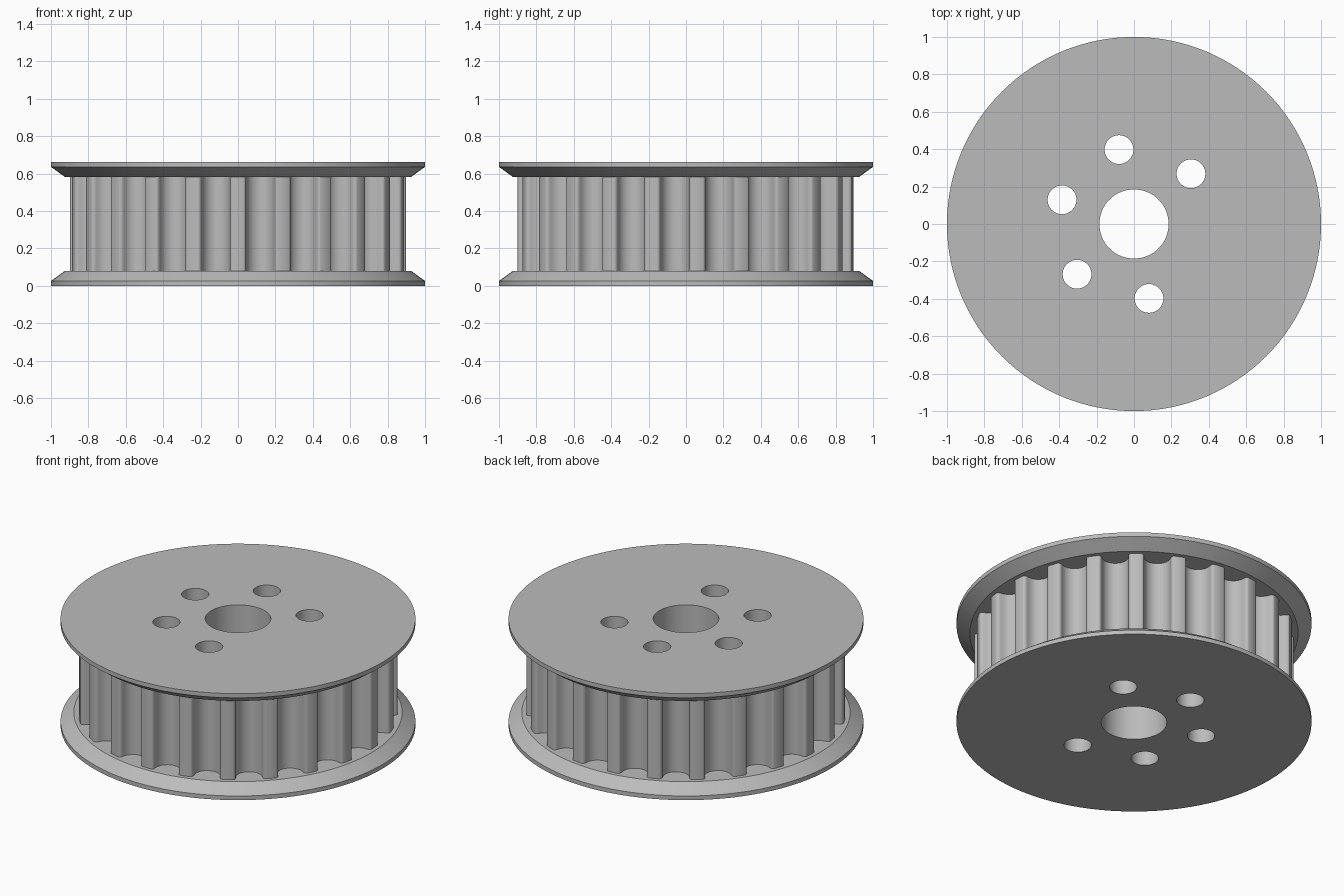
import bpy, bmesh, math
from math import sin, cos, pi, radians

if "Cube" in bpy.data.objects:
    bpy.data.objects.remove(bpy.data.objects["Cube"])

TEETH = 23
HEIGHT = 0.662
SIDES = 128

metal = bpy.data.materials.new("grey metal")
metal.diffuse_color = (0.5, 0.5, 0.5, 1)
metal.use_nodes = True
metal.node_tree.nodes["Principled BSDF"].inputs["Base Color"].default_value = metal.diffuse_color


def make_object(name, bm):
    bmesh.ops.recalc_face_normals(bm, faces=bm.faces[:])
    mesh = bpy.data.meshes.new(name)
    bm.to_mesh(mesh)
    bm.free()
    mesh.materials.append(metal)
    obj = bpy.data.objects.new(name, mesh)
    bpy.context.collection.objects.link(obj)
    return obj


def stack(name, rings):
    """Closed solid from equally sized outlines, bottom to top."""
    bm = bmesh.new()
    loops = [[bm.verts.new(p) for p in ring] for ring in rings]
    n = len(loops[0])
    for a, b in zip(loops, loops[1:]):
        for i in range(n):
            j = (i + 1) % n
            bm.faces.new((a[i], a[j], b[j], b[i]))
    bm.faces.new(loops[0][::-1])
    bm.faces.new(loops[-1])
    return make_object(name, bm)


def circle(r, z, n=SIDES, x=0, y=0):
    return [(x + r * cos(2 * pi * i / n), y + r * sin(2 * pi * i / n), z)
            for i in range(n)]


def boolean(target, tool, operation):
    mod = target.modifiers.new(operation.lower(), 'BOOLEAN')
    mod.operation = operation
    mod.solver = 'EXACT'
    mod.object = tool
    bpy.context.view_layer.objects.active = target
    bpy.ops.object.modifier_apply(modifier=mod.name)
    bpy.data.objects.remove(tool, do_unlink=True)


# One rounded groove: (sideways, radial) points, ending with the tooth tip
R_ROOT, R_ARC, R_TIP = 0.795, 0.0756, 0.9
mid = R_ROOT + R_ARC
lip_w, lip_h = 0.0174, 0.0246
lip = [(R_ARC + lip_w * (1 - cos(t)), mid + lip_h * sin(t))
       for t in (radians(a) for a in (90, 67.5, 45, 22.5))]
groove = [(-u, v) for u, v in lip]
groove += [(-R_ARC * cos(pi * i / 14), mid - R_ARC * sin(pi * i / 14)) for i in range(15)]
groove += lip[::-1]

# Toothed ring outline, with one tooth centred on the front
outline = []
for k in range(TEETH):
    a = -pi / 2 + (k + 0.5) * 2 * pi / TEETH
    for u, v in groove:
        outline.append((v * cos(a) - u * sin(a), v * sin(a) + u * cos(a)))
    a += pi / TEETH
    outline.append((R_TIP * cos(a), R_TIP * sin(a)))

pulley = stack("toothed_pulley", [[(x, y, z) for x, y in outline]
                                  for z in (0.04, HEIGHT - 0.04)])

# Bevelled flanges, mirrored top and bottom
profile = [(1.0, 0.0), (1.0, 0.026), (0.925, 0.08)]
lower = stack("lower_flange", [circle(r, z) for r, z in profile])
upper = stack("upper_flange", [circle(r, HEIGHT - z) for r, z in reversed(profile)])
boolean(pulley, lower, 'UNION')
boolean(pulley, upper, 'UNION')

# Centre bore and five bolt holes (six-position circle, one left solid)
holes = [(0, 0, 0.185, 64)]
for k in range(5):
    a = radians(41.4 + 60 * k)
    holes.append((0.406 * cos(a), 0.406 * sin(a), 0.077, 40))
for x, y, r, n in holes:
    cutter = stack("hole_cutter", [circle(r, z, n, x, y) for z in (-0.2, HEIGHT + 0.2)])
    cutter.hide_render = True
    boolean(pulley, cutter, 'DIFFERENCE')

# Smooth curved walls, crisp rims
bpy.ops.object.select_all(action='DESELECT')
pulley.select_set(True)
bpy.context.view_layer.objects.active = pulley
bpy.ops.object.shade_smooth_by_angle(angle=radians(28))
